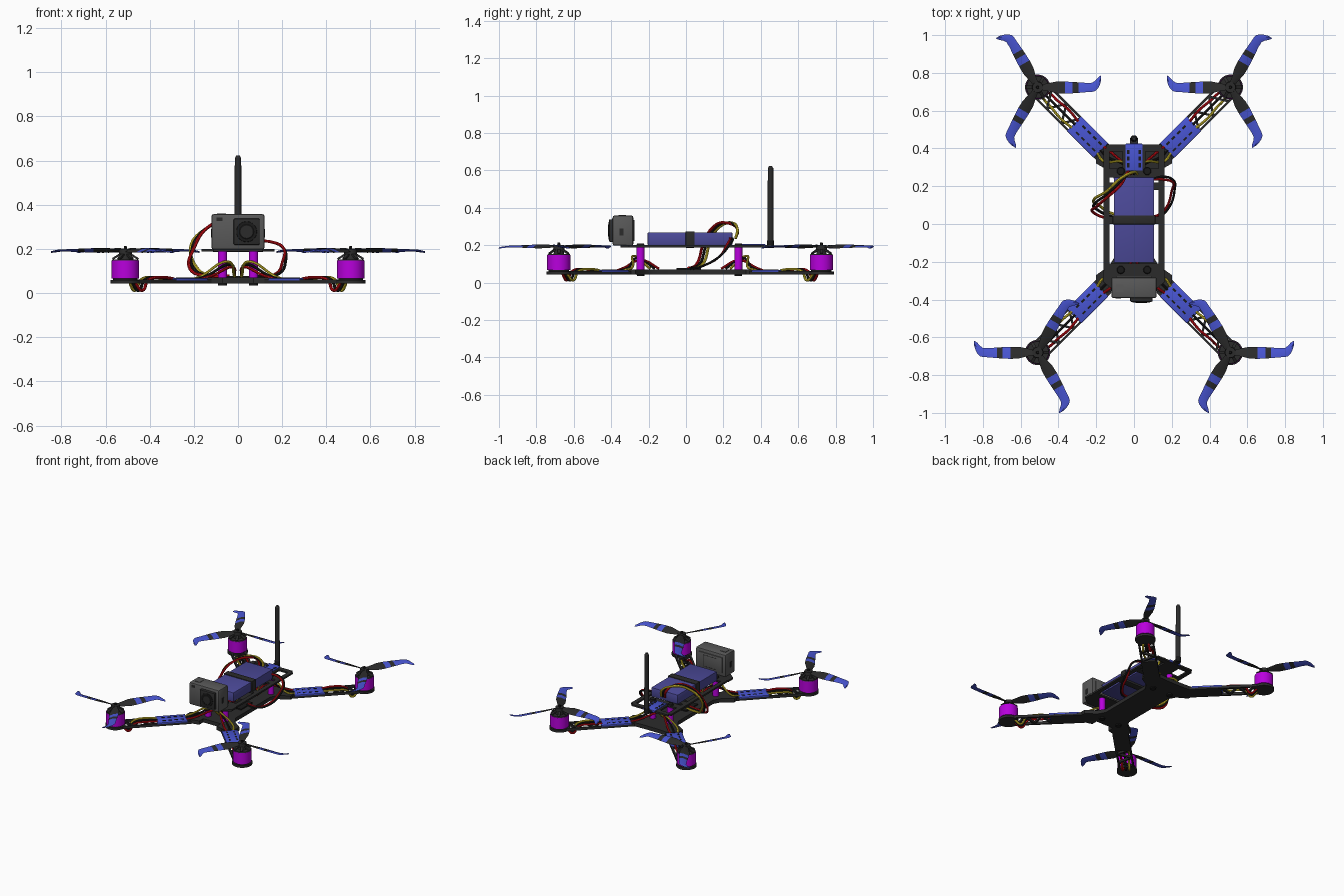
import bpy, bmesh, math
from mathutils import Matrix, Vector

if "Cube" in bpy.data.objects:
    bpy.data.objects.remove(bpy.data.objects["Cube"])


def material(name, *rgb):
    m = bpy.data.materials.new(name)
    m.diffuse_color = (*rgb, 1)
    m.use_nodes = True
    m.node_tree.nodes["Principled BSDF"].inputs["Base Color"].default_value = m.diffuse_color
    return m


DARK = material("carbon dark", .024, .024, .024)
BLACK = material("rubber black", .01, .01, .01)
BLUE = material("bright blue", .065, .09, .64)
PACK = material("battery violet", .072, .068, .32)
MAGENTA = material("anodised magenta", .48, .0, .72)
GREY = material("camera grey", .1, .1, .1)
RED = material("wire red", .68, .004, .008)
YELLOW = material("wire yellow", .8, .65, .03)
I = Matrix.Identity(4)


def finish(name, bm, mats, M=I):
    bmesh.ops.recalc_face_normals(bm, faces=bm.faces)
    me = bpy.data.meshes.new(name)
    bm.to_mesh(me)
    bm.free()
    me.transform(M)
    ob = bpy.data.objects.new(name, me)
    bpy.context.collection.objects.link(ob)
    for m in mats if isinstance(mats, list) else [mats]:
        me.materials.append(m)
    return ob


def box(name, lo, hi, mat, M=I, bevel=0):
    lo, hi = Vector(lo), Vector(hi)
    bm = bmesh.new()
    bmesh.ops.create_cube(bm, size=1, matrix=Matrix.Translation((lo + hi) / 2) @ Matrix.Diagonal((*(hi - lo), 1)))
    if bevel:
        bmesh.ops.bevel(bm, geom=bm.edges[:], offset=bevel, segments=2, affect='EDGES', profile=.5)
    return finish(name, bm, mat, M)


def cyl(name, x, y, z0, z1, r0, r1, mat, M=I, seg=24):
    bm = bmesh.new()
    bmesh.ops.create_cone(bm, cap_ends=True, segments=seg, radius1=r0, radius2=r1, depth=z1 - z0,
                          matrix=Matrix.Translation((x, y, (z0 + z1) / 2)))
    return finish(name, bm, mat, M)


def bar(name, a, b, w, z0, z1, mat, M=I):
    # flat bar between two points in the plane
    a, b = Vector(a), Vector(b)
    d = b - a
    T = M @ Matrix.Translation((*a, 0)) @ Matrix.Rotation(math.atan2(d.y, d.x), 4, 'Z')
    return box(name, (0, -w / 2, z0), (d.length, w / 2, z1), mat, T)


def plate(name, right, z0, z1, mat):
    # slab mirrored across x from its right-hand outline
    pts = right + [(-x, y) for x, y in reversed(right)]
    bm = bmesh.new()
    f = bm.faces.new([bm.verts.new((x, y, z0)) for x, y in pts])
    top = bmesh.ops.extrude_face_region(bm, geom=[f])
    bmesh.ops.translate(bm, vec=(0, 0, z1 - z0), verts=[v for v in top['geom'] if isinstance(v, bmesh.types.BMVert)])
    return finish(name, bm, mat)


def wire(name, pts, mat, r=.006):
    cu = bpy.data.curves.new(name, 'CURVE')
    cu.dimensions = '3D'
    cu.bevel_depth, cu.bevel_resolution, cu.resolution_u = r, 2, 8
    cu.use_fill_caps = True
    s = cu.splines.new('BEZIER')
    s.bezier_points.add(len(pts) - 1)
    for p, c in zip(s.bezier_points, pts):
        p.co = c
        p.handle_left_type = p.handle_right_type = 'AUTO'
    cu.materials.append(mat)
    ob = bpy.data.objects.new(name, cu)
    bpy.context.collection.objects.link(ob)


def propeller(M, hook, start):
    # stations: radius, leading offset, trailing offset; swept tip
    st = [(.02, -.014, .014), (.06, -.022, .022), (.1, -.032, .03), (.145, -.034, .03), (.185, -.032, .028),
          (.215, -.03, .026), (.26, -.026, .023), (.29, -.024, .024), (.306, -.02, .036), (.32, -.006, .052),
          (.328, .01, .058), (.336, .036, .062)]
    bm = bmesh.new()
    for k in range(3):
        R = Matrix.Rotation(math.radians(start + 120 * k), 4, 'Z')
        rings = []
        for r, a, b in st:
            tw = .42 - .75 * r
            ring = []
            for o, t in ((a, 0), ((a + b) / 2, .005), (b, 0), ((a + b) / 2, -.003)):
                ring.append(bm.verts.new(R @ Vector((r, o * hook, .193 - tw * o + t))))
            rings.append(ring)
        for i in range(len(rings) - 1):
            for j in range(4):
                f = bm.faces.new((rings[i][j], rings[i][j - 1], rings[i + 1][j - 1], rings[i + 1][j]))
                f.material_index = 0 if i < 3 or i == 4 else 1
        bm.faces.new(rings[0])
        bm.faces.new(rings[-1]).material_index = 1
    finish("propeller_blades", bm, [DARK, BLUE], M)
    cyl("propeller_hub", 0, 0, .178, .2, .03, .028, DARK, M)
    cyl("propeller_nut", 0, 0, .199, .213, .009, .007, BLACK, M, 6)


# Four arms, each with motor, propeller, speed controller and wires
for sx in (1, -1):
    for sy in (1, -1):
        hx, hy = .51 * sx, (.724 if sy > 0 else -.68)
        H = Matrix.Translation((hx, hy, 0))
        A = H @ Matrix.Rotation(math.atan2(-sy, -sx), 4, 'Z')  # local x runs inward
        hook = -sx * sy
        propeller(H, hook, 0 if hook > 0 else 60)
        # motor
        cyl("motor_mount", 0, 0, .043, .06, .067, .067, DARK, H, 32)
        cyl("motor_base", 0, 0, .06, .068, .055, .055, BLACK, H, 32)
        cyl("motor_bell", 0, 0, .066, .148, .062, .062, MAGENTA, H, 32)
        cyl("motor_bell_rim", 0, 0, .147, .153, .061, .058, DARK, H, 32)
        cyl("motor_core", 0, 0, .15, .18, .028, .024, DARK, H)
        for k in range(6):
            T = H @ Matrix.Rotation(k * math.pi / 3, 4, 'Z') @ Matrix.Translation((.022, 0, .179)) \
                @ Matrix.Rotation(math.radians(32), 4, 'Y')
            box("motor_spoke", (0, -.008, -.006), (.044, .008, .003), DARK, T)
        # lattice arm
        for s in (1, -1):
            bar("arm_rail", (.03, .047 * s), (.5, .047 * s), .012, .043, .062, DARK, A)
        for k in range(4):
            x, s = .06 + .055 * k, (-1) ** k
            bar("arm_lattice", (x, .045 * s), (x + .055, -.045 * s), .012, .045, .06, DARK, A)
        box("arm_root", (.28, -.047, .043), (.54, .047, .06), DARK, A)
        # low speed controller covering the arm, with contact pads
        box("speed_controller", (.272, -.054, .056), (.474, .054, .068), BLUE, A, .003)
        for s in (1, -1):
            for x in (.312, .352, .392, .432):
                box("controller_pad", (x, .024 * s - .005, .066), (x + .022, .024 * s + .005, .07), BLACK, A)
        # motor leads dipping below the arm, and supply leads to the body
        for k, m in ((-1, RED), (0, BLACK), (1, YELLOW)):
            o = .024 * k
            v = o * sx * sy  # mirrored side offset
            path = [(.28, v, .066), (.2, v * 1.3, .071), (.12, v, .058), (.085, v, .012), (.055, v * .8, .035),
                    (.04, v * .6, .066)]
            wire("motor_lead", [A @ Vector(p) for p in path], m, .007)
            p0, p1 = A @ Vector((.47, v, .066)), A @ Vector((.52, v * 1.3, .078))
            top = Vector((sx * (.035 + o * .5), .022 + sy * (.275 + o), .13 + o * .5))
            e = Vector((sx * .015, .022 + sy * (.19 + o), .074))
            wire("supply_lead", [p0, p1, top, e], m, .0065)

# Lower plate clamping the arm roots, and flight board
plate("lower_plate", [(.1, -.17), (.13, -.22), (.2, -.27), (.2, -.31), (.15, -.365), (.07, -.345),
                      (.07, -.3)][::-1] + [(.1, .23), (.13, .28), (.2, .32), (.2, .36), (.15, .415), (.06, .41)],
      .043, .07, DARK)
box("flight_board", (-.06, -.05, .06), (.06, .08, .078), BLACK)

# Upper deck: solid front, open rear frame and side rails
plate("upper_deck_front", [(.11, -.35), (.165, -.305), (.165, -.255), (.14, -.21)], .188, .2, DARK)
box("upper_deck_rear_inner", (-.16, .245, .188), (.16, .295, .2), DARK)
box("upper_deck_rear_outer", (-.145, .385, .188), (.145, .42, .2), DARK)
box("upper_deck_centre", (-.06, .29, .188), (.06, .39, .2), DARK)
for s in (1, -1):
    bar("upper_deck_side_rail", (.146 * s, -.24), (.146 * s, .4), .03, .188, .2, DARK)
    for y in (-.243, .28):
        cyl("standoff", .07 * s, y, .064, .188, .021, .021, MAGENTA, I, 16)
        cyl("standoff_lower_screw", .07 * s, y, .034, .066, .02, .022, BLACK, I, 16)
        cyl("standoff_upper_screw", .07 * s, y, .198, .208, .022, .018, BLACK, I, 16)
for y in (.02, .2):
    box("upper_deck_crossbar", (-.14, y - .02, .188), (.14, y + .02, .199), DARK)

# Battery with strap
box("battery", (-.107, -.205, .2), (.107, .248, .268), PACK, I, .005)
box("battery_strap", (-.113, -.002, .186), (.113, .046, .274), DARK, I, .003)

# Action camera
box("camera_body", (-.12, -.392, .197), (.12, -.282, .358), GREY, I, .01)
box("camera_back_panel", (-.095, -.284, .222), (.095, -.276, .335), GREY, I, .002)
for x0, x1, z0, z1 in ((-.05, .05, .235, .238), (-.05, .05, .317, .32), (-.05, -.047, .235, .32), (.047, .05, .235, .32)):
    box("camera_back_groove", (x0, -.278, z0), (x1, -.275, z1), DARK)
box("camera_lens_housing", (-.02, -.412, .218), (.098, -.385, .338), DARK, I, .006)
L = Matrix.Translation((.039, -.41, .278)) @ Matrix.Rotation(math.pi / 2, 4, 'X')
cyl("camera_lens_ring", 0, 0, -.002, .005, .048, .046, BLACK, L)
cyl("camera_lens_glass", 0, 0, .004, .007, .034, .03, DARK, L)
box("camera_front_display", (-.098, -.395, .327), (-.07, -.39, .342), DARK)
box("camera_shutter_button", (-.095, -.36, .355), (-.055, -.32, .361), GREY)
for s in (1, -1):
    box("camera_side_latch", (.121 * s - .002, -.355, .252), (.121 * s + .002, -.335, .29), DARK)

# Video transmitter sunk into the deck, and antenna
box("transmitter", (-.046, .282, .19), (.046, .425, .205), BLUE, I, .003)
for s in (1, -1):
    for y in (.3, .335, .37):
        box("transmitter_pad", (.03 * s - .007, y, .203), (.03 * s + .007, y + .022, .207), BLACK)
box("antenna_bracket", (-.02, .42, .19), (.02, .455, .202), DARK)
cyl("antenna_joint", 0, .452, .186, .225, .018, .018, BLACK)
cyl("antenna_mast", 0, .452, .22, .612, .017, .0145, DARK)
cyl("antenna_tip", 0, .452, .611, .624, .0145, .008, DARK)

# Main battery leads looping left, balance leads looping right
for k, m in enumerate((RED, BLACK, YELLOW)):
    o = (k - 1) * .017
    wire("battery_lead", [(o, .265, .235), (o - .015, .275, .285), (-.07, .225 + o, .32), (-.14, .16 + o, .295),
                          (-.205 - o * .5, .11 + o, .21), (-.2 + o, .08 + o, .11), (-.12, .04 + o, .078),
                          (-.04, .03 + o, .078)], m, .0075)
for k, m in enumerate((BLACK, RED)):
    o = k * .014
    wire("balance_lead", [(.09, .235, .235), (.15, .25 - o, .232), (.205, .235 - o, .205), (.215 - o, .18, .14),
                          (.18 - o, .08, .085), (.12, .03 + o, .075), (.05, .03 + o, .078)], m, .0065)

# Turn wires into meshes and smooth the round parts
for ob in bpy.data.objects:
    ob.select_set(True)
bpy.context.view_layer.objects.active = next(o for o in bpy.data.objects if o.type == 'CURVE')
bpy.ops.object.convert(target='MESH')
for ob in bpy.data.objects:
    ob.select_set(ob.type == 'MESH')
bpy.ops.object.shade_smooth_by_angle(angle=math.radians(35))
